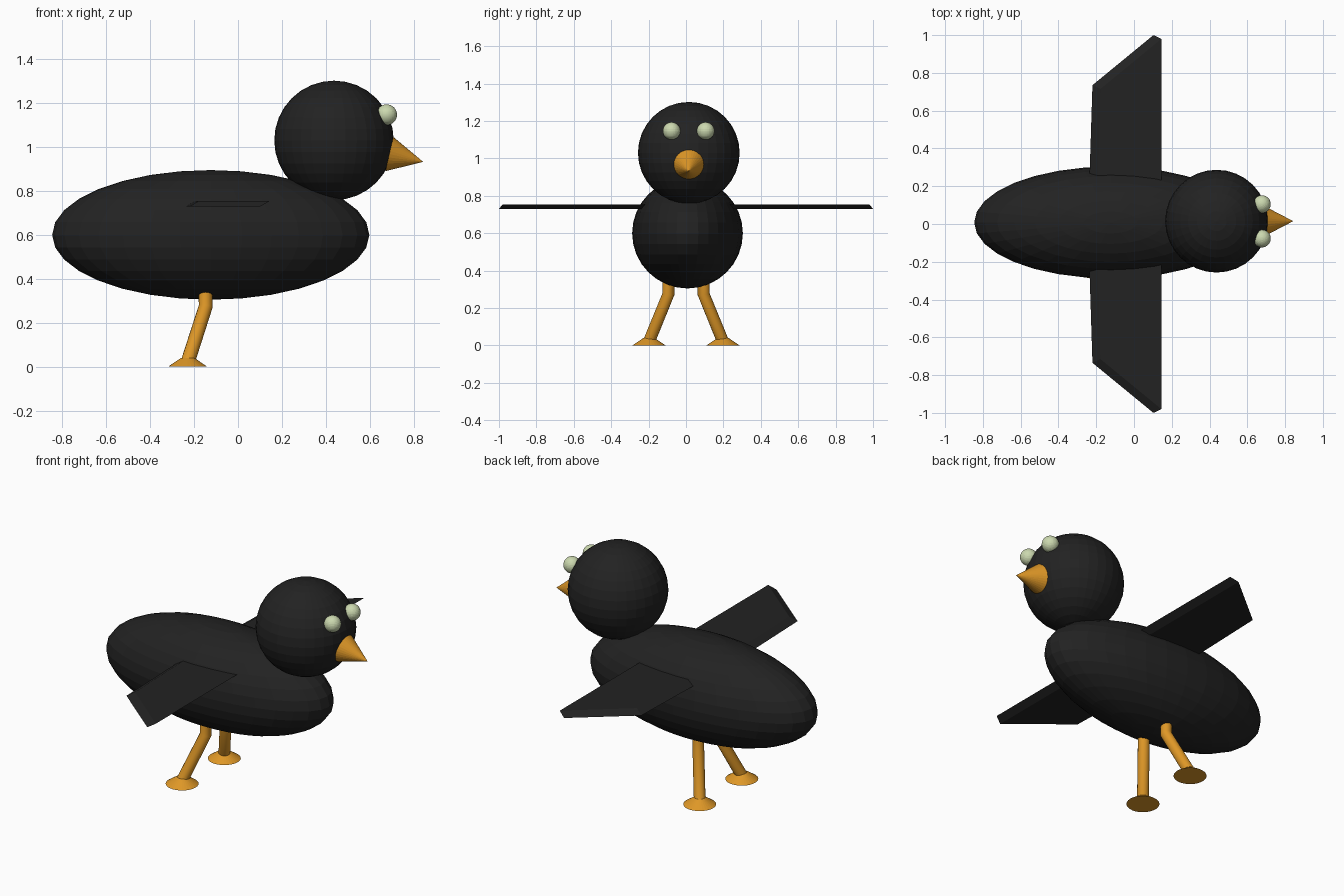
import bpy, bmesh, math
from mathutils import Vector

if "Cube" in bpy.data.objects:
    bpy.data.objects.remove(bpy.data.objects["Cube"])


def material(name, rgb):
    m = bpy.data.materials.new(name)
    m.diffuse_color = (*rgb, 1)
    m.use_nodes = True
    m.node_tree.nodes["Principled BSDF"].inputs["Base Color"].default_value = m.diffuse_color
    return m


BLACK = material("black feathers", (0.016, 0.016, 0.016))
ORANGE = material("orange", (0.73, 0.31, 0.02))
PALE = material("pale green", (0.60, 0.69, 0.43))


def finish(name, mat):
    ob = bpy.context.object
    ob.name = name
    ob.data.materials.append(mat)
    return ob


def ball(name, centre, size, mat, rot=(0, 0, 0)):
    bpy.ops.mesh.primitive_uv_sphere_add(segments=32, ring_count=16, radius=1,
                                         location=centre, rotation=rot)
    bpy.context.object.scale = size
    return finish(name, mat)


def cone(name, centre, r1, r2, depth, mat, rot=(0, 0, 0)):
    bpy.ops.mesh.primitive_cone_add(vertices=32, radius1=r1, radius2=r2, depth=depth,
                                    location=centre, rotation=rot)
    return finish(name, mat)


# body and head
ball("body", (-0.124, 0.008, 0.6), (0.722, 0.296, 0.295), BLACK)
ball("head", (0.437, 0.015, 1.03), (0.272, 0.272, 0.272), BLACK)

# beak, tipped slightly downward
tilt = math.radians(13)
base, length = Vector((0.689, 0.015, 0.968)), 0.158
axis = Vector((math.cos(tilt), 0, -math.sin(tilt)))
cone("beak", base + axis * length / 2, 0.08, 0, length, ORANGE, (0, math.pi / 2 + tilt, 0))

for side, label in ((1, "left"), (-1, "right")):
    # eye
    ball(label + "_eye", (0.677, 0.014 + side * 0.091, 1.147), (0.047,) * 3, PALE)

    # leg: bent tube from the body down to the foot
    cu = bpy.data.curves.new(label + "_leg", "CURVE")
    cu.dimensions = "3D"
    cu.bevel_depth, cu.bevel_resolution, cu.use_fill_caps = 0.032, 6, True
    path = [(-0.147, 0.094, 0.42), (-0.147, 0.094, 0.275), (-0.229, 0.198, 0.02)]
    sp = cu.splines.new("POLY")
    sp.points.add(len(path) - 1)
    for p, (x, y, z) in zip(sp.points, path):
        p.co = (x, y * side, z, 1)
    cu.materials.append(ORANGE)
    bpy.context.collection.objects.link(bpy.data.objects.new(label + "_leg", cu))

    # foot
    cone(label + "_foot", (-0.229, side * 0.198, 0.02), 0.089, 0.03, 0.04, ORANGE)

    # wing: slanted slab, its top face shifted forward and inward
    outline = [(-0.238, 0.17), (-0.22, 0.735), (0.103, 1.0), (0.103, 0.17)]
    bm = bmesh.new()
    low = [bm.verts.new((x, side * y, 0.73)) for x, y in outline]
    high = [bm.verts.new((x + 0.042, side * (y - 0.02), 0.755)) for x, y in outline]
    bm.faces.new(low)
    bm.faces.new(high)
    for i in range(4):
        j = (i + 1) % 4
        bm.faces.new((low[i], low[j], high[j], high[i]))
    bmesh.ops.recalc_face_normals(bm, faces=bm.faces)
    me = bpy.data.meshes.new(label + "_wing")
    bm.to_mesh(me)
    bm.free()
    me.materials.append(BLACK)
    bpy.context.collection.objects.link(bpy.data.objects.new(label + "_wing", me))
